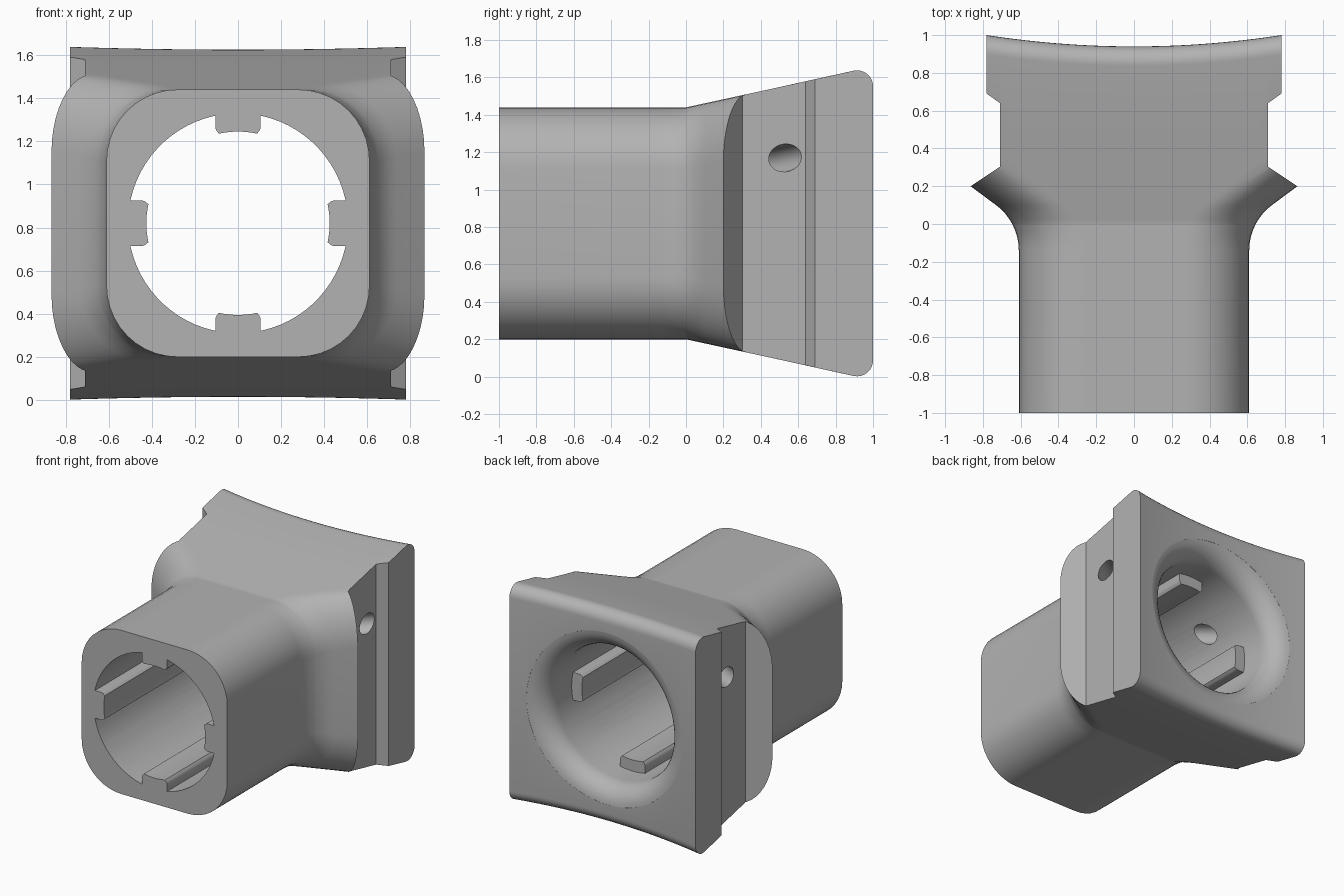
import bpy, bmesh
from math import sin, cos, pi, radians
from mathutils import Vector

cube = bpy.data.objects.get("Cube")
if cube:
    bpy.data.objects.remove(cube)

grey = bpy.data.materials.new("plain grey")
grey.use_nodes = True
colour = (0.45, 0.45, 0.45, 1)
grey.diffuse_color = colour
grey.node_tree.nodes["Principled BSDF"].inputs["Base Color"].default_value = colour

MID_Z, BORE, SLOPE, CORNER = 0.82, 0.51, 0.217, 0.33


def sag(x):
    """Depth of the hollow in the back face at x."""
    return 0.06 * (1 - (x / 0.78) ** 2)


def make(name, bm):
    bmesh.ops.recalc_face_normals(bm, faces=bm.faces)
    mesh = bpy.data.meshes.new(name)
    bm.to_mesh(mesh)
    bm.free()
    obj = bpy.data.objects.new(name, mesh)
    bpy.context.collection.objects.link(obj)
    mesh.materials.append(grey)
    return obj


def loft(name, rings, strip_caps=False):
    """Join closed rings of points; caps are one face or vertical strips."""
    bm = bmesh.new()
    rows = [[bm.verts.new(p) for p in ring] for ring in rings]
    n = len(rows[0])
    for a, b in zip(rows, rows[1:]):
        for i in range(n):
            j = (i + 1) % n
            bm.faces.new((a[i], a[j], b[j], b[i]))
    for row in (rows[0], rows[-1]):
        if strip_caps:
            for i in range(n // 2 - 1):
                bm.faces.new((row[i], row[i + 1], row[n - 2 - i], row[n - 1 - i]))
        else:
            bm.faces.new(row)
    return make(name, bm)


def combine(obj, cutter, operation):
    mod = obj.modifiers.new(operation, "BOOLEAN")
    mod.operation = operation
    mod.solver = "EXACT"
    mod.object = cutter
    bpy.context.view_layer.objects.active = obj
    bpy.ops.object.modifier_apply(modifier=mod.name)
    bpy.data.objects.remove(cutter)


def section(y, w, h, bent=False):
    """Rounded rectangle; the upper half runs left to right, then mirrors."""
    flat = w - CORNER
    steps = 10
    arc = [(flat + CORNER * cos(a), h - CORNER + CORNER * sin(a))
           for a in (pi / 2 * i / steps for i in range(steps + 1))]
    half = [(-x, z) for x, z in arc]
    half += [(-flat + 2 * flat * i / 24, h) for i in range(1, 24)]
    half += arc[::-1]
    outline = half + [(x, -z) for x, z in half[::-1]]
    ring = []
    for x, z in outline:
        d = sag(x) if bent else 0
        z -= SLOPE * d * (1 if z > 0 else -1)
        ring.append((x, y - d, MID_Z + z))
    return ring


# Body: square tube flaring through a fillet into a wide rear block
stations = [(-1, 0.61)]
for i in range(9):
    a = radians(54) * i / 8
    stations.append((-0.14 + 0.3 * sin(a), 0.61 + 0.3 * (1 - cos(a))))
stations += [(0.2, 0.865), (0.3, 1.003), (0.443, 1.2)]
stations.append((0, 0.61 + 0.3 * (1 - cos(0.485))))
stations.sort()
rings = [section(y, w, 0.62 + SLOPE * max(0, y)) for y, w in stations]
for i in range(9):
    a = radians(102) * (1 - i / 8)
    rings.append(section(0.915 + 0.085 * cos(a), 1.2, 0.733 + 0.085 * sin(a), True))
body = loft("flared_body", rings, strip_caps=True)

# Trim the sides: flange chamfer, flat mounting face and rear step
side = [(0.95, -1.2), (0.95, 0.143), (0.71, 0.303), (0.71, 0.64), (0.78, 0.69), (0.78, 1.3)]
plan = side + [(-x, y) for x, y in side[::-1]]
combine(body, loft("side_trim", [[(x, y, z) for x, y in plan] for z in (-0.5, 2.2)]), "INTERSECT")


# Bore with a rounded mouth following the hollow back face
def circle(r, y, bent=True):
    pts = []
    for i in range(72):
        a = 2 * pi * (i + 0.5) / 72
        x = r * cos(a)
        pts.append((x, y - (sag(x) if bent else 0), MID_Z + r * sin(a)))
    return pts


FILLET = 0.15
bore = [circle(BORE, -1.2, False)]
for i in range(10):
    a = radians(86) * i / 9
    bore.append(circle(BORE + FILLET * (1 - cos(a)), 1 - FILLET * (1 - sin(a))))
bore.append(circle(BORE + FILLET, 1.02))
bore.append(circle(BORE + FILLET, 1.3, False))
combine(body, loft("bore_cutter", bore), "DIFFERENCE")

# Slanted screw holes from both mounting faces into the bore
for sx in (-1, 1):
    for sz in (-1, 1):
        axis = Vector((0.84 * sx, 0.53, 0.1 * sz)).normalized()
        bm = bmesh.new()
        bmesh.ops.create_cone(bm, cap_ends=True, segments=32, radius1=0.074,
                              radius2=0.074, depth=0.7)
        turn = axis.to_track_quat("Z", "Y")
        mouth = Vector((0.71 * sx, 0.53, MID_Z + 0.35 * sz))
        for v in bm.verts:
            v.co = turn @ v.co + mouth - axis * 0.15
        combine(body, make("screw_hole_cutter", bm), "DIFFERENCE")

# Four guide ribs along the bore
parts = [body]
for k, name in enumerate(("left", "top", "right", "bottom")):
    turn = k * pi / 2
    inner, edge, soft = 0.425, 0.105, 0.016
    profile = [(BORE + 0.006, -edge), (inner + soft, -edge), (inner + 0.005, -edge + 0.005)]
    for i in range(9):
        a = (edge - soft) / inner * (i / 4 - 1)
        profile.append((inner * cos(a), inner * sin(a)))
    profile += [(inner + 0.005, edge - 0.005), (inner + soft, edge), (BORE + 0.006, edge)]
    ring = [(r * cos(turn) - t * sin(turn), MID_Z + r * sin(turn) + t * cos(turn))
            for r, t in profile]
    parts.append(loft(name + "_guide_rib", [[(x, y, z) for x, z in ring] for y in (-1, 0.64)]))

for obj in parts:
    bpy.ops.object.select_all(action="DESELECT")
    obj.select_set(True)
    bpy.context.view_layer.objects.active = obj
    bpy.ops.object.shade_smooth_by_angle(angle=radians(30))
